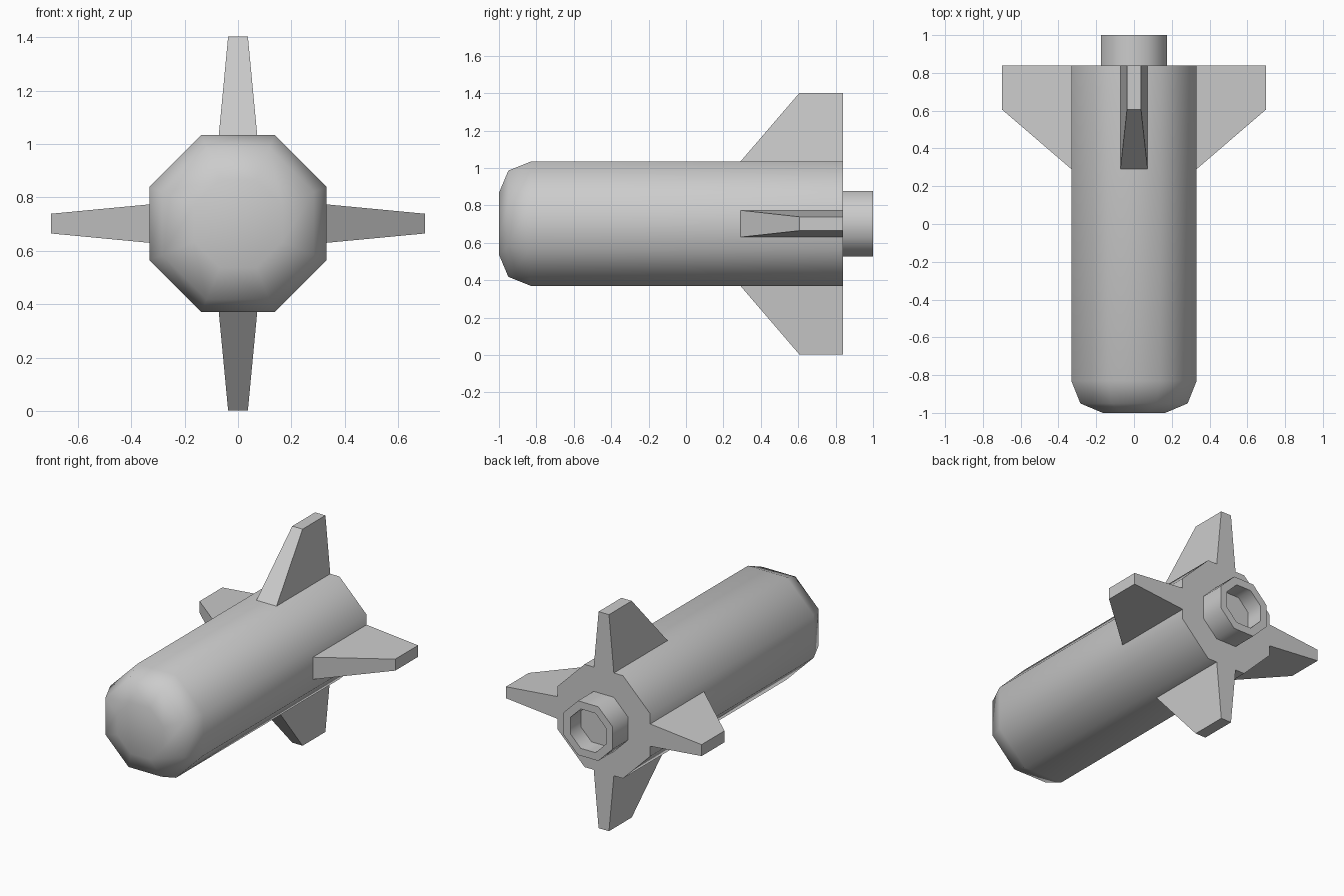
import bpy, bmesh, math
from mathutils import Matrix, Vector

if "Cube" in bpy.data.objects:
    bpy.data.objects.remove(bpy.data.objects["Cube"])

CZ = 0.702   # height of the body axis
SIDES = 8


def finish(name, bm, smooth_angle=None):
    bmesh.ops.recalc_face_normals(bm, faces=bm.faces)
    mesh = bpy.data.meshes.new(name)
    bm.to_mesh(mesh)
    bm.free()
    obj = bpy.data.objects.new(name, mesh)
    bpy.context.collection.objects.link(obj)
    if smooth_angle:
        bpy.ops.object.select_all(action='DESELECT')
        obj.select_set(True)
        bpy.context.view_layer.objects.active = obj
        bpy.ops.object.shade_smooth_by_angle(angle=math.radians(smooth_angle))
    return obj


def octagon_lathe(name, profile):
    """Closed solid from (y, half width across flats) rings, capped at both ends."""
    bm = bmesh.new()
    rings = []
    for y, flat in profile:
        r = flat / math.cos(math.pi / SIDES)
        angles = [(i + 0.5) * math.tau / SIDES for i in range(SIDES)]
        rings.append([bm.verts.new((r * math.cos(a), y, CZ + r * math.sin(a))) for a in angles])
    for a, b in zip(rings, rings[1:]):
        for i in range(SIDES):
            j = (i + 1) % SIDES
            bm.faces.new((a[i], a[j], b[j], b[i]))
    bm.faces.new(rings[0])
    bm.faces.new(rings[-1])
    return finish(name, bm, 50)


# Body with rounded nose
octagon_lathe("body", [(-1.0, 0.165), (-0.95, 0.284), (-0.83, 0.332), (0.84, 0.332)])

# Hollow tail nozzle
octagon_lathe("nozzle", [(0.84, 0.175), (1.0, 0.175), (1.0, 0.127), (0.89, 0.127)])


# Tapered fins, swept at the front, one on each side
def fin(name, angle):
    bm = bmesh.new()
    root = [(-0.072, 0.29), (0.072, 0.29), (0.072, 0.84), (-0.072, 0.84)]
    tip = [(-0.037, 0.607), (0.037, 0.607), (0.037, 0.84), (-0.037, 0.84)]
    turn = Matrix.Translation((0, 0, CZ)) @ Matrix.Rotation(angle, 4, 'Y')
    lower = [bm.verts.new(turn @ Vector((x, y, 0.331))) for x, y in root]
    upper = [bm.verts.new(turn @ Vector((x, y, 0.70))) for x, y in tip]
    for i in range(4):
        j = (i + 1) % 4
        bm.faces.new((lower[i], lower[j], upper[j], upper[i]))
    bm.faces.new(lower)
    bm.faces.new(upper)
    finish(name, bm)


for k, side in enumerate(("top", "right", "bottom", "left")):
    fin(side + "_fin", k * math.pi / 2)
